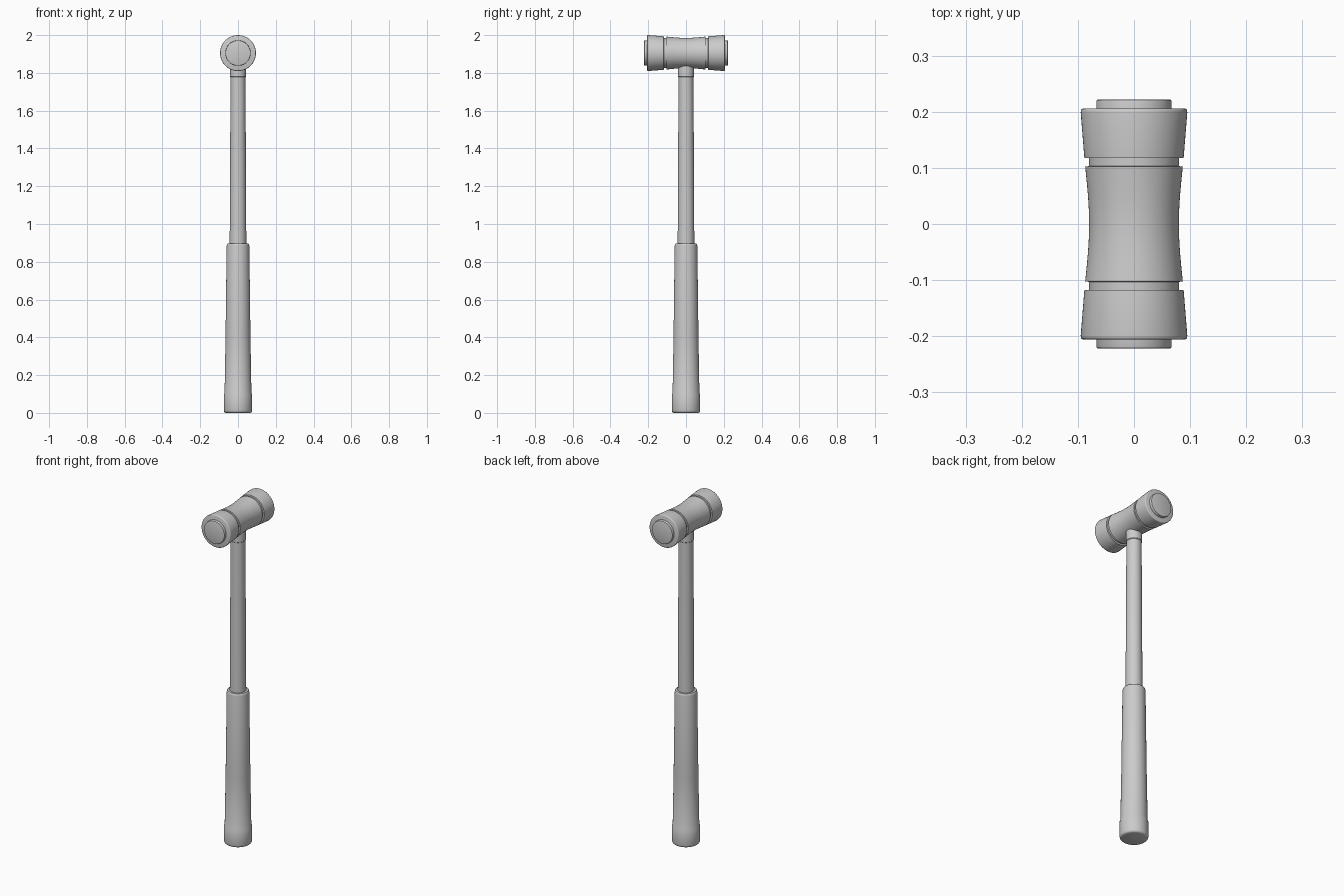
import bpy, bmesh, math
from mathutils import Matrix

if "Cube" in bpy.data.objects:
    bpy.data.objects.remove(bpy.data.objects["Cube"])

HEAD_Z = 1.905


def lathe(name, profile, matrix=Matrix(), sides=64):
    """Spin a (radius, height) profile around z into a smooth solid."""
    bm = bmesh.new()
    rings = []
    for r, h in profile:
        rings.append([bm.verts.new((r * math.cos(2 * math.pi * i / sides),
                                    r * math.sin(2 * math.pi * i / sides), h))
                      for i in range(sides)])
    for a, b in zip(rings, rings[1:]):
        for i in range(sides):
            j = (i + 1) % sides
            bm.faces.new((a[i], a[j], b[j], b[i]))
    bm.faces.new(rings[0][::-1])
    bm.faces.new(rings[-1])
    bm.transform(matrix)
    bmesh.ops.recalc_face_normals(bm, faces=bm.faces)
    mesh = bpy.data.meshes.new(name)
    bm.to_mesh(mesh)
    bm.free()
    obj = bpy.data.objects.new(name, mesh)
    bpy.context.collection.objects.link(obj)
    bpy.ops.object.select_all(action='DESELECT')
    obj.select_set(True)
    bpy.context.view_layer.objects.active = obj
    bpy.ops.object.shade_smooth_by_angle(angle=math.radians(35))
    return obj


# Rubber grip: flared butt with rounded edge, tapering upwards
lathe("grip", [(0.064, 0.0), (0.069, 0.002), (0.073, 0.006), (0.075, 0.014),
               (0.0745, 0.10), (0.071, 0.108), (0.066, 0.40), (0.060, 0.885),
               (0.0585, 0.893), (0.055, 0.897), (0.044, 0.897)])

# Shaft, tapering slightly into the head
lathe("shaft", [(0.045, 0.85), (0.044, 0.90), (0.0395, 1.79), (0.0395, 1.85)])

# Neck socket below the head
lathe("neck", [(0.040, 1.778), (0.0425, 1.781), (0.0425, 1.87)])

# Waisted head body, lying along y
place = Matrix.Translation((0, 0, HEAD_Z))
body = []
for i in range(-12, 13):
    t = i / 12
    body.append((0.080 + 0.007 * (1 - math.cos(t * math.pi * 0.55)) / 1.156, 0.1025 * t))
body = [(0.076, -0.1035)] + body + [(0.076, 0.1035)]
lathe("head_body", body, place @ Matrix.Rotation(math.pi / 2, 4, 'X'))

# Groove, flared collar and striking face at each end
for label, angle in (("front", math.pi / 2), ("back", -math.pi / 2)):
    m = place @ Matrix.Rotation(angle, 4, 'X')
    lathe(label + "_groove", [(0.080, 0.098), (0.080, 0.122)], m)
    lathe(label + "_collar", [(0.078, 0.117), (0.0885, 0.118), (0.095, 0.199),
                              (0.0945, 0.203), (0.093, 0.205), (0.090, 0.206)], m)
    lathe(label + "_striking_face", [(0.067, 0.19), (0.067, 0.218), (0.066, 0.221),
                                     (0.063, 0.222)], m)
